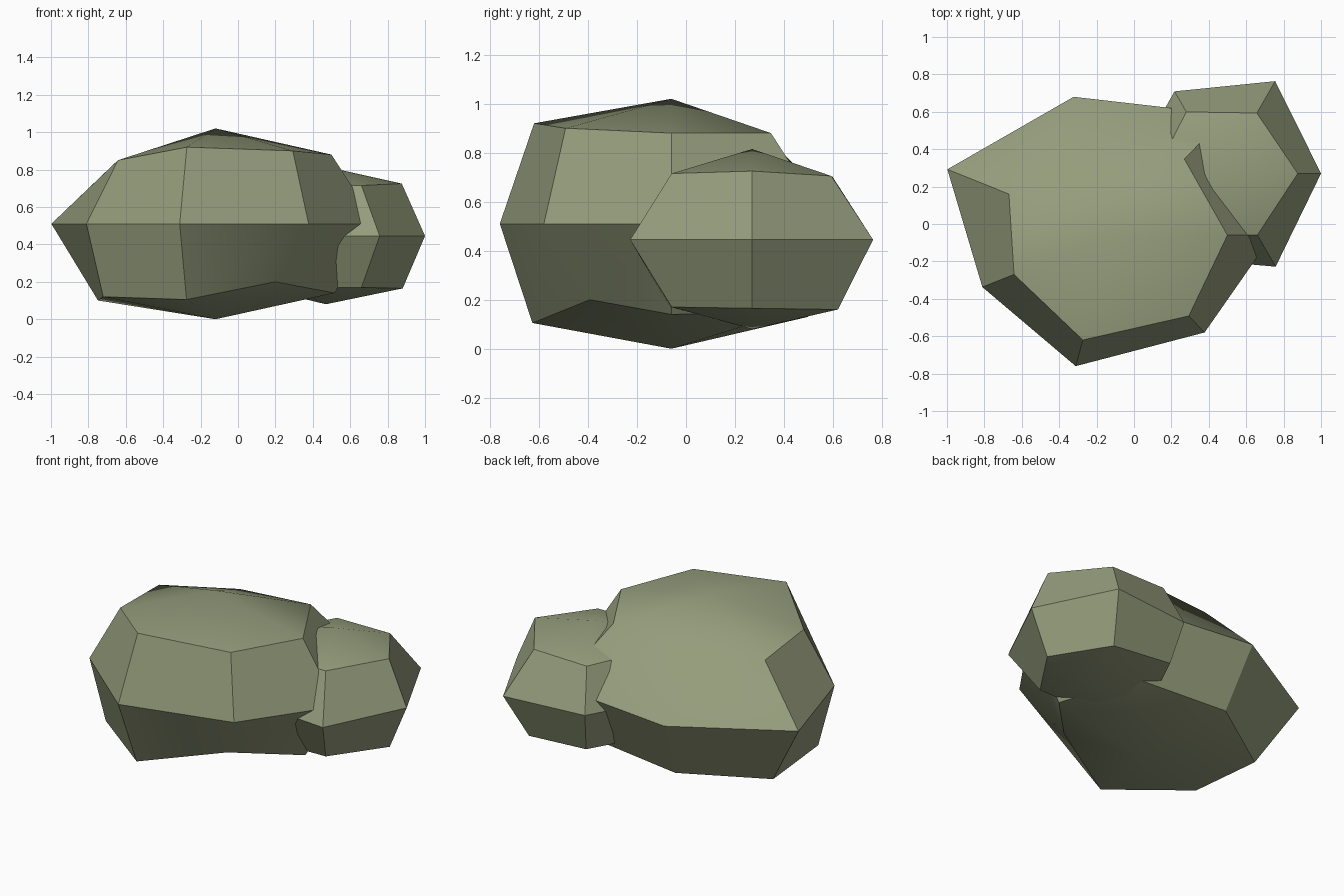
import bpy
import bmesh
import math

if "Cube" in bpy.data.objects:
    bpy.data.objects.remove(bpy.data.objects["Cube"], do_unlink=True)

# Mossy stone colour
stone = bpy.data.materials.new("mossy_stone")
stone.use_nodes = True
colour = (0.30, 0.335, 0.20, 1.0)
stone.diffuse_color = colour
shader = stone.node_tree.nodes["Principled BSDF"]
shader.inputs["Base Color"].default_value = colour
shader.inputs["Roughness"].default_value = 0.9


def make_rock(name, centre, stretch, bottom, top, girth, middle, lower, upper):
    """Uneven lathe: girth radii at the middle height, (ratio, height) pairs for the other rings."""
    cx, cy = centre
    sides = len(girth)
    bm = bmesh.new()

    def ring(levels):
        verts = []
        for i, (ratio, z) in enumerate(levels):
            a = math.tau * i / sides
            r = girth[i] * ratio
            verts.append(bm.verts.new((cx + stretch * r * math.cos(a), cy + r * math.sin(a), z)))
        return verts

    rings = [ring(lower), ring([(1, middle)] * sides), ring(upper)]
    foot = bm.verts.new((cx, cy, bottom))
    peak = bm.verts.new((cx, cy, top))
    for i in range(sides):
        j = (i + 1) % sides
        for low, high in zip(rings, rings[1:]):
            bm.faces.new((low[i], low[j], high[j], high[i]))
        bm.faces.new((foot, rings[0][j], rings[0][i]))
        bm.faces.new((peak, rings[-1][i], rings[-1][j]))
    bmesh.ops.recalc_face_normals(bm, faces=bm.faces)

    mesh = bpy.data.meshes.new(name)
    bm.to_mesh(mesh)
    bm.free()
    mesh.materials.append(stone)
    rock = bpy.data.objects.new(name, mesh)
    bpy.context.collection.objects.link(rock)
    bpy.ops.object.select_all(action="DESELECT")
    rock.select_set(True)
    bpy.context.view_layer.objects.active = rock
    bpy.ops.object.shade_smooth_by_angle(angle=math.radians(30))
    return rock


# Large seven-sided boulder
make_rock(
    "large_boulder", (-0.12, -0.06), 1.2, 0.0, 1.02,
    girth=[0.717, 0.826, 0.759, 0.812, 0.639, 0.718, 0.665], middle=0.51,
    lower=[(0.74, 0.14), (0.75, 0.15), (0.755, 0.13), (0.716, 0.10),
           (0.87, 0.12), (0.81, 0.105), (0.64, 0.20)],
    upper=[(0.72, 0.88), (0.63, 0.88), (0.56, 0.84), (0.625, 0.825),
           (0.755, 0.85), (0.80, 0.92), (0.83, 0.90)],
)

# Small six-sided boulder leaning into it
make_rock(
    "small_boulder", (0.47, 0.27), 1.0, 0.08, 0.815,
    girth=[0.53, 0.57, 0.507, 0.50, 0.52, 0.575], middle=0.445,
    lower=[(0.775, 0.165), (0.71, 0.16), (0.83, 0.19), (0.75, 0.17),
           (0.75, 0.17), (0.66, 0.17)],
    upper=[(0.765, 0.725), (0.655, 0.705), (0.75, 0.70), (0.72, 0.71),
           (0.72, 0.71), (0.66, 0.715)],
)
